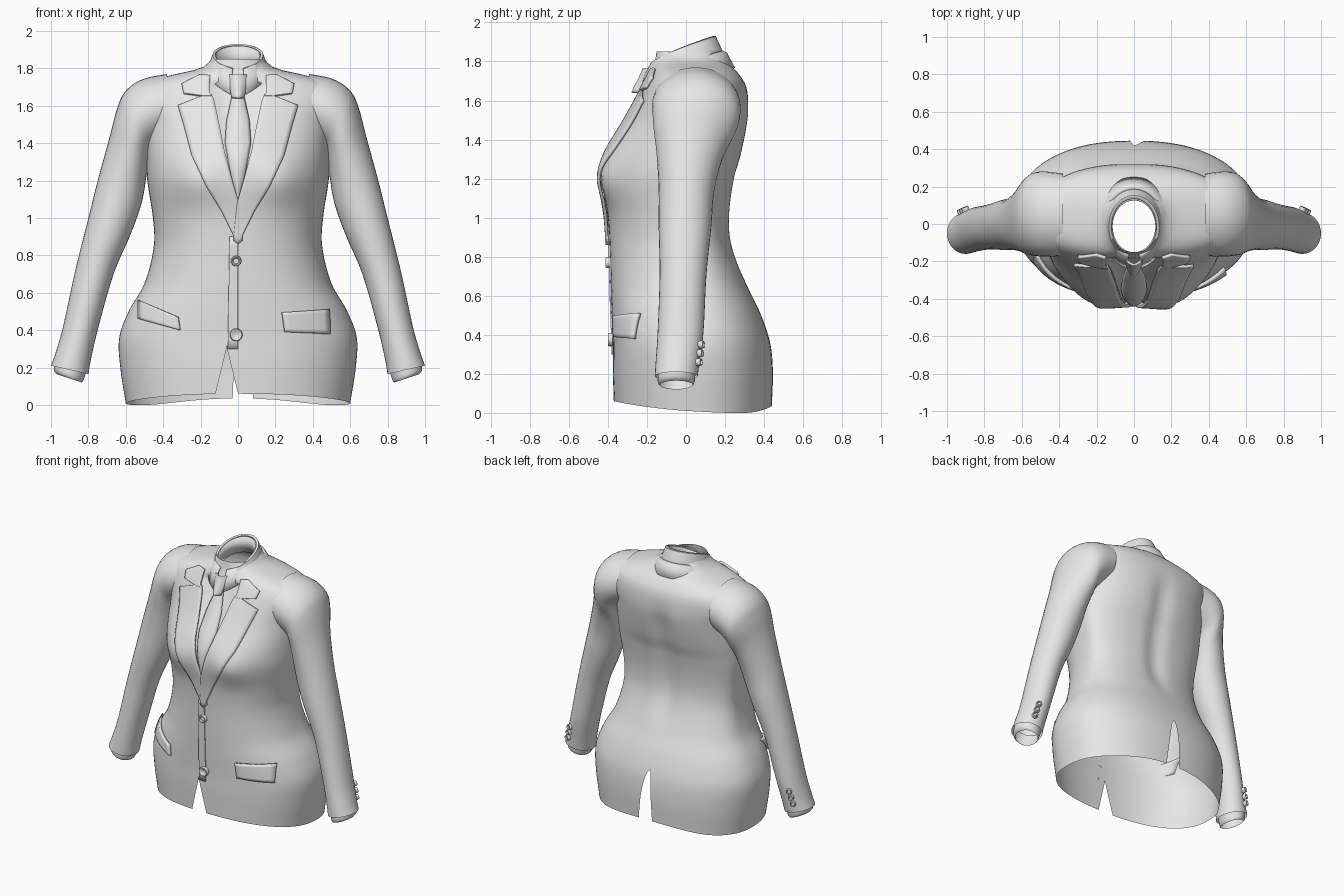
import bpy, bmesh, math
from math import pi, sin, cos

old = bpy.data.objects.get("Cube")
if old:
    bpy.data.objects.remove(old)

cloth = bpy.data.materials.new("light_grey_cloth")
cloth.use_nodes = True
cloth.diffuse_color = (0.8, 0.8, 0.8, 1)
cloth.node_tree.nodes["Principled BSDF"].inputs["Base Color"].default_value = (0.8, 0.8, 0.8, 1)


def finish(name, bm, thick=0, angle=50):
    bmesh.ops.remove_doubles(bm, verts=bm.verts, dist=0.0005)
    bmesh.ops.recalc_face_normals(bm, faces=bm.faces)
    me = bpy.data.meshes.new(name)
    bm.to_mesh(me)
    bm.free()
    me.materials.append(cloth)
    ob = bpy.data.objects.new(name, me)
    bpy.context.collection.objects.link(ob)
    if thick:
        mod = ob.modifiers.new("thickness", 'SOLIDIFY')
        mod.thickness = thick
        mod.offset = 0
    bpy.ops.object.select_all(action='DESELECT')
    ob.select_set(True)
    bpy.context.view_layer.objects.active = ob
    bpy.ops.object.shade_smooth_by_angle(angle=math.radians(angle))
    return ob


def grid(bm, rows, closed=False):
    vs = [[bm.verts.new(p) for p in r] for r in rows]
    for a, b in zip(vs, vs[1:]):
        n = len(a)
        for i in range(n if closed else n - 1):
            j = (i + 1) % n
            bm.faces.new((a[i], a[j], b[j], b[i]))


def smooth_key(keys, t):
    """Cubic curve through rows whose first value is the parameter."""
    t = min(max(t, keys[0][0]), keys[-1][0])
    i = max(k for k in range(len(keys) - 1) if keys[k][0] <= t)
    p, q = keys[i], keys[i + 1]
    o, r = keys[max(i - 1, 0)], keys[min(i + 2, len(keys) - 1)]
    h = q[0] - p[0]
    s = (t - p[0]) / h
    out = []
    for c in range(1, len(p)):
        m0 = (q[c] - o[c]) / (q[0] - o[0]) * h
        m1 = (r[c] - p[c]) / (r[0] - p[0]) * h
        out.append((2*s**3 - 3*s*s + 1) * p[c] + (s**3 - 2*s*s + s) * m0
                   + (3*s*s - 2*s**3) * q[c] + (s**3 - s*s) * m1)
    return out


def ramp(v, a, b):
    s = min(max((v - a) / (b - a), 0), 1)
    return s * s * (3 - 2 * s)


# Body outline by height: half width, front, back
BODY = [(0, .60, -.37, .44), (.2, .63, -.375, .445), (.36, .635, -.375, .43),
        (.5, .585, -.38, .385), (.65, .50, -.385, .315), (.85, .45, -.39, .24),
        (1.0, .455, -.40, .225), (1.2, .485, -.425, .25), (1.32, .49, -.405, .285),
        (1.5, .50, -.305, .32), (1.6, .53, -.25, .32), (1.68, .53, -.21, .305),
        (1.73, .47, -.185, .275), (1.77, .33, -.17, .24), (1.8, .2, -.16, .2),
        (1.85, .14, -.15, .16)]
N, YC = 2.3, 0.04


def bust(x, z):
    return .035 * math.exp(-((abs(x) - .23) / .13)**2 - ((z - 1.2) / .12)**2)


def front(x, z):
    w, yf, yb = smooth_key(BODY, z)
    k = max(1 - min(abs(x) / w, 1)**N, 0)**(1 / N)
    return YC + (yf - YC) * k - bust(x, z)


def body_point(a, z):
    w, yf, yb = smooth_key(BODY, z)
    s, c = sin(a), cos(a)
    x = w * math.copysign(abs(s)**(2 / N), s)
    k = math.copysign(abs(c)**(2 / N), c)
    if c > 0:
        y = YC + (yf - YC) * k - bust(x, z)
        v = .13 * (z - 1.06) / .6
        if 1.06 < z < 1.72:                      # sunken shirt front
            y += .03 * (1 - ramp(abs(x), v * .8, v + .02))
    else:
        y = YC - (yb - YC) * k
        y -= .025 * math.exp(-(x / .07)**2) * ramp(z, .6, .9) * (1 - ramp(z, 1.4, 1.65))
    t = abs((a + pi) % (2 * pi) - pi) / pi       # hem: higher in front
    hem = .06 * (1 - ramp(t, 0, .65)) + .035 * ramp(t, .7, 1)
    return (x, y, z + hem * max(1 - z / .4, 0))


# Jacket body: two halves that part at the front opening and back vent
def angle_at(x, z):
    w = smooth_key(BODY, z)[0]
    return math.copysign(math.asin((abs(x) / w)**(N / 2)), x)


bm = bmesh.new()
for half in (0, 1):
    rows = []
    for i in range(93):
        z = 1.85 * i / 92
        f = max(1 - z / .29, 0)
        b = max(1 - z / .4, 0)**.6
        if half == 0:
            a0, a1 = angle_at(-.06 + .06 * f, z), pi - .10 * b
        else:
            a0, a1 = pi + .03 * b, 2 * pi + angle_at(-.06 - .06 * f, z)
        rows.append([body_point(a0 + (a1 - a0) * j / 48, z) for j in range(49)])
    grid(bm, rows)
finish("jacket_body", bm, angle=80)

# Sleeves: outer x, z, inner x, z, front y, back y along the arm
SLEEVE = [(0, .38, 1.77, .38, 1.42, -.17, .27), (1, .51, 1.742, .43, 1.39, -.175, .28),
          (2, .60, 1.68, .46, 1.36, -.17, .275), (3, .645, 1.59, .475, 1.31, -.165, .25),
          (4, .69, 1.42, .49, 1.22, -.15, .19), (5, .75, 1.2, .515, 1.08, -.14, .145),
          (6, .80, 1.0, .575, .91, -.14, .13), (7, .87, .72, .665, .7, -.135, .105),
          (8, .935, .42, .745, .42, -.145, .09), (9, .975, .28, .785, .25, -.155, .07),
          (10, 1.0, .21, .80, .165, -.16, .06)]
CUFF = [(0, .98, .26, .80, .21, -.14, .05), (1, .985, .19, .825, .135, -.145, .045),
        (2, .97, .165, .835, .12, -.135, .035)]


def tube(bm, keys, side, steps):
    rows = []
    for i in range(steps + 1):
        ox, oz, ix, iz, y0, y1 = smooth_key(keys, keys[-1][0] * i / steps)
        row = []
        for j in range(32):
            a = 2 * pi * j / 32
            k = (1 + cos(a)) / 2
            row.append((side * (ix + (ox - ix) * k), (y0 + y1) / 2 + (y1 - y0) / 2 * sin(a),
                        iz + (oz - iz) * k))
        rows.append(row)
    grid(bm, rows, True)


def button(name, loc, r, axis):
    bm = bmesh.new()
    prof = [(r * .5, .004), (r * .7, .012), (r * .9, .012), (r, .005), (r, -.012)]
    rows = [[(q * cos(2*pi*j/20), q * sin(2*pi*j/20), h) for j in range(20)] for q, h in prof]
    grid(bm, rows, True)
    bm.faces.new([bm.verts[j] for j in range(20)] if not bm.verts.ensure_lookup_table() else [])
    ob = finish(name, bm)
    ob.location = loc
    ob.rotation_mode = 'QUATERNION'
    from mathutils import Vector
    ob.rotation_quaternion = Vector(axis).to_track_quat('Z', 'Y')


def patch(name, rows, lift=.012, thick=.016, crown=0):
    """Cloth strip laid on the body front; rows are x, z to x, z."""
    bm = bmesh.new()
    pts = []
    for i, (p, q) in enumerate(zip(rows, rows[1:])):
        for s in range(7 if i == len(rows) - 2 else 6):
            e = [u + (v - u) * s / 6 for u, v in zip(p, q)]
            line = []
            for j in range(9):
                t = j / 8
                x, z = e[0] + (e[2] - e[0]) * t, e[1] + (e[3] - e[1]) * t
                line.append((x, front(x, z) - lift - crown * sin(pi * t), z))
            pts.append(line)
    grid(bm, pts)
    finish(name, bm, thick)


for side, tag in ((1, "left"), (-1, "right")):
    for name, keys, steps in (("sleeve", SLEEVE, 50), ("shirt_cuff", CUFF, 6)):
        bm = bmesh.new()
        tube(bm, keys, side, steps)
        finish(f"{tag}_{name}", bm, angle=80)
    for i in range(3):
        z = .26 + .045 * i
        button(f"{tag}_cuff_button_{i + 1}", (side * (.925 - .012 * i), .068 + .006 * i, z),
               .02, (side * .4, 1, .1))
    # Lapel, with its notch below the collar leaf
    lapel = [(.14, 1.66, .18, 1.655), (.125, 1.62, .32, 1.6), (.10, 1.5, .29, 1.5),
             (.07, 1.35, .245, 1.33), (.03, 1.2, .17, 1.17), (-.005, 1.08, .09, 1.04),
             (-.025, .88, 0, .86)]
    patch(f"{tag}_lapel", [(side * a, b, side * c, d) for a, b, c, d in lapel],
          .014 if side > 0 else .01)
    leaf = [(.15, 1.76, .2, 1.765), (.15, 1.72, .3, 1.715), (.15, 1.67, .29, 1.665),
            (.14, 1.65, .18, 1.65)]
    patch(f"{tag}_collar_leaf", [(side * a, b, side * c, d) for a, b, c, d in leaf], .016)

# Front edge, pocket flaps and front buttons
patch("front_edge", [(-.045, .9, 0, .9), (-.05, .6, 0, .6), (-.055, .3, 0, .3)], .004, .008)
patch("left_pocket_flap", [(.235, .495, .485, .51), (.25, .39, .49, .38)], .014, .02)
patch("right_pocket_flap", [(-.53, .56, -.32, .47), (-.53, .46, -.31, .40)], .014, .02)
for name, z, r in (("upper_button", .77, .028), ("lower_button", .375, .034)):
    button(name, (-.01, front(-.01, z) - .012, z), r, (0, -1, 0))

# Tie blade and knot
patch("tie_blade", [(-.03, 1.65, .03, 1.65), (-.06, 1.52, .06, 1.52), (-.068, 1.4, .068, 1.4),
                    (-.03, 1.2, .03, 1.2), (-.008, 1.1, .008, 1.1)], -.012, .01, .022)
patch("tie_knot", [(-.05, 1.765, .05, 1.765), (-.05, 1.73, .05, 1.73), (-.03, 1.64, .03, 1.64)],
      .01, .012, .035)


# Neck bands: rings given by half width, front, back, front z, back z, tip drop
def band(name, rings, gap, thick):
    bm = bmesh.new()
    rows = []
    for w, yf, yb, zf, zb, drop in rings:
        row = []
        for j in range(65):
            a = gap + (2 * pi - 2 * gap) * j / 64
            k = (1 - cos(a)) / 2
            tip = max(1 - min(a, 2 * pi - a) / 1.0, 0)
            row.append((w * sin(a), (yf + yb) / 2 - (yb - yf) / 2 * cos(a),
                        zf + (zb - zf) * k**.75 - drop * tip))
        rows.append(row)
    grid(bm, rows)
    finish(name, bm, thick)


band("shirt_collar_stand", [(.125, -.155, .14, 1.70, 1.8, 0), (.118, -.155, .13, 1.79, 1.92, 0)],
     0, .008)
band("shirt_collar", [(.12, -.165, .135, 1.79, 1.925, 0), (.132, -.18, .15, 1.785, 1.925, 0),
                      (.15, -.21, .175, 1.74, 1.87, .01), (.17, -.235, .195, 1.70, 1.81, .06)],
     .22, .01)
band("jacket_collar", [(.155, -.2, .185, 1.72, 1.85, 0), (.175, -.215, .205, 1.71, 1.84, 0),
                       (.225, -.235, .245, 1.67, 1.765, 0)], .75, .014)
